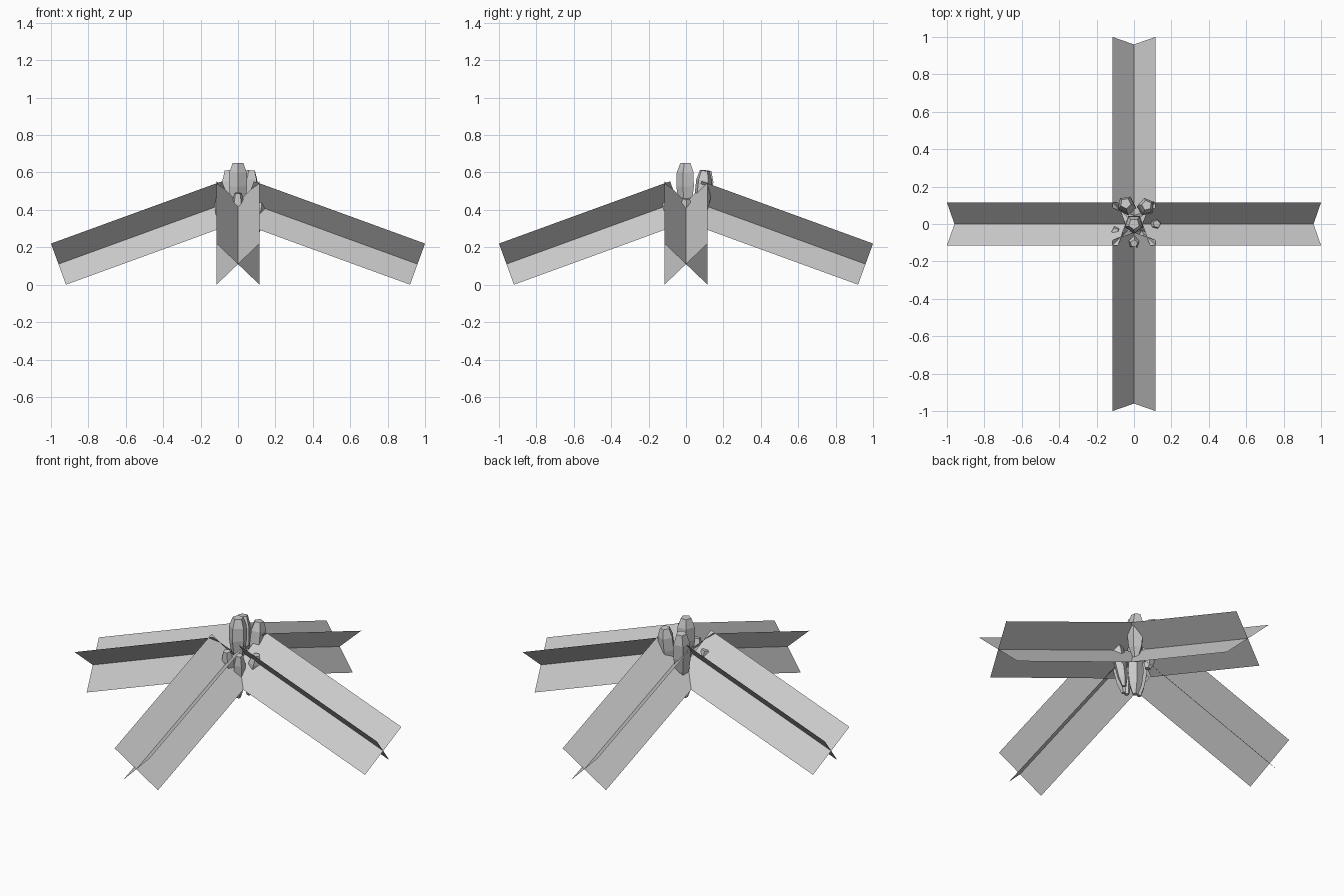
import bpy, bmesh, math
from mathutils import Vector, Matrix

if "Cube" in bpy.data.objects:
    bpy.data.objects.remove(bpy.data.objects["Cube"])

SLOPE = math.radians(20)
HALF = 0.117            # half width of each crossed blade
INNER, OUTER = 0.045, 0.96
Z_END = 0.11


def make_object(name, bm):
    mesh = bpy.data.meshes.new(name)
    bm.to_mesh(mesh)
    bm.free()
    obj = bpy.data.objects.new(name, mesh)
    bpy.context.collection.objects.link(obj)
    return obj


# Drooping leaf: two flat blades crossing along the mid rib
def leaf(name, angle):
    bm = bmesh.new()
    turn = Matrix.Rotation(angle, 3, 'Z')
    perp = Vector((math.sin(SLOPE), 0, math.cos(SLOPE))) * HALF
    z_in = Z_END + (OUTER - INNER) * math.tan(SLOPE)
    ribs = (Vector((INNER, 0, z_in)), Vector((OUTER, 0, Z_END)))
    for side in (1, -1):
        off = perp + Vector((0, side * 0.115, 0))
        pts = (ribs[0] - off, ribs[1] - off, ribs[1] + off, ribs[0] + off)
        bm.faces.new([bm.verts.new(turn @ p) for p in pts])
    make_object(name, bm)


# Five-sided pod, lofted from bottom to top
PROFILE = ((0.0, 0.35), (0.22, 0.8), (0.5, 1.0), (0.8, 0.95), (1.0, 0.58))


def pod(name, bottom, top, radius, spin=0.0):
    bm = bmesh.new()
    a, b = Vector(bottom), Vector(top)
    rot = (b - a).to_track_quat('Z', 'Y')
    rings = []
    for t, r in PROFILE:
        centre = a.lerp(b, t)
        rings.append([bm.verts.new(centre + rot @ Vector((
            radius * r * math.cos(spin + i * math.tau / 5),
            radius * r * math.sin(spin + i * math.tau / 5), 0)))
            for i in range(5)])
    for lo, hi in zip(rings, rings[1:]):
        for i in range(5):
            j = (i + 1) % 5
            bm.faces.new((lo[i], lo[j], hi[j], hi[i]))
    bm.faces.new(rings[0][::-1])
    bm.faces.new(rings[-1])
    make_object(name, bm)


for i, side in enumerate(("right", "back", "left", "front")):
    leaf("leaf_" + side, i * math.pi / 2)

# Upright bud on top
pod("centre_pod", (0, 0, 0.40), (0, 0, 0.65), 0.052, math.pi / 2)

# Ring of pods between the leaves, leaning outwards
pods = (
    ((-0.03, 0.08, 0.32), (-0.045, 0.11, 0.61), 0.050),
    ((0.055, 0.08, 0.36), (0.068, 0.10, 0.61), 0.047),
    ((0.07, 0.0, 0.21), (0.122, 0.0, 0.46), 0.036),
    ((0.0, -0.06, 0.21), (0.0, -0.105, 0.49), 0.036),
    ((-0.06, -0.03, 0.21), (-0.10, -0.04, 0.47), 0.034),
    ((0.035, -0.045, 0.20), (0.06, -0.075, 0.47), 0.036),
    ((0.0, 0.01, 0.18), (0.0, 0.01, 0.44), 0.045),
)
for i, (bottom, top, radius) in enumerate(pods):
    pod("pod_%d" % (i + 1), bottom, top, radius, i * 0.5)
